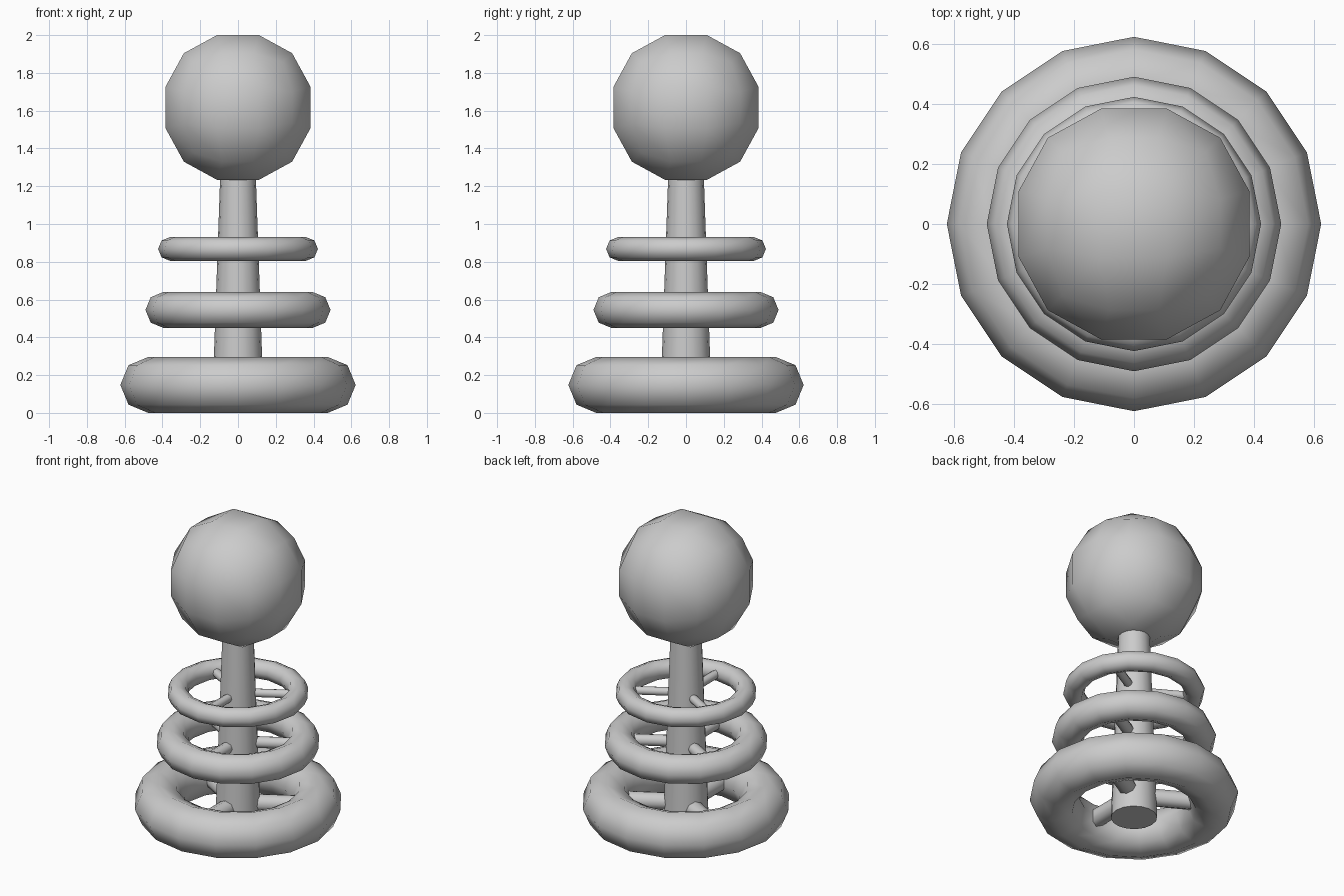
import bpy, bmesh, math
from mathutils import Vector, Matrix

cube = bpy.data.objects.get("Cube")
if cube:
    bpy.data.objects.remove(cube, do_unlink=True)

grey = bpy.data.materials.new("plain_grey")
grey.use_nodes = True
COLOUR = (0.6, 0.6, 0.6, 1)
grey.diffuse_color = COLOUR
grey.node_tree.nodes["Principled BSDF"].inputs["Base Color"].default_value = COLOUR


def finish(name, bm, smooth_angle=60):
    """Turn a bmesh into a smooth-shaded grey object."""
    bmesh.ops.recalc_face_normals(bm, faces=bm.faces)
    mesh = bpy.data.meshes.new(name)
    bm.to_mesh(mesh)
    bm.free()
    mesh.materials.append(grey)
    ob = bpy.data.objects.new(name, mesh)
    bpy.context.collection.objects.link(ob)
    bpy.ops.object.select_all(action='DESELECT')
    ob.select_set(True)
    bpy.context.view_layer.objects.active = ob
    bpy.ops.object.shade_smooth_by_angle(angle=math.radians(smooth_angle))
    return ob


def rod(name, r1, r2, length, sides, matrix):
    """Tapered rod from the matrix origin along its local z."""
    bm = bmesh.new()
    bmesh.ops.create_cone(bm, cap_ends=True, segments=sides, radius1=r1, radius2=r2,
                          depth=length, matrix=matrix @ Matrix.Translation((0, 0, length / 2)))
    return finish(name, bm)


def ring(name, major, minor, z):
    """Sixteen-sided ring with an octagonal section."""
    bm = bmesh.new()
    loop = [bm.verts.new((major + minor * math.cos(a), 0, z + minor * math.sin(a)))
            for a in (math.tau * i / 8 for i in range(8))]
    edges = [bm.edges.new((loop[i], loop[(i + 1) % 8])) for i in range(8)]
    bmesh.ops.spin(bm, geom=loop + edges, cent=(0, 0, 0), axis=(0, 0, 1),
                   angle=math.tau, steps=16)
    bmesh.ops.remove_doubles(bm, verts=bm.verts, dist=0.0005)
    return finish(name, bm)


# Ball: a cube cut in three along each edge and pushed out to a sphere
bm = bmesh.new()
bmesh.ops.create_cube(bm, size=2)
bmesh.ops.subdivide_edges(bm, edges=bm.edges, cuts=2, use_grid_fill=True)
for v in bm.verts:
    p = Vector([math.copysign(1 if abs(c) > 0.9 else 0.287, c) for c in v.co])
    v.co = p.normalized() * 0.414
bmesh.ops.translate(bm, verts=bm.verts, vec=(0, 0, 1.617))
finish("ball", bm)

# Tapered pole
rod("pole", 0.138, 0.092, 1.32, 16, Matrix())

# Rings, each carried by three spokes
for name, major, minor, z, spoke in (("lower", 0.475, 0.148, 0.148, 0.055),
                                     ("middle", 0.395, 0.095, 0.545, 0.037),
                                     ("upper", 0.36, 0.063, 0.868, 0.027)):
    ring(name + "_ring", major, minor, z)
    for i in range(3):
        turn = Matrix.Rotation(math.radians(30 + 120 * i), 4, 'Z')
        place = Matrix.Translation((0, 0, z)) @ turn @ Matrix.Rotation(math.pi / 2, 4, 'Y')
        rod(f"{name}_spoke_{i + 1}", spoke, spoke, major, 8, place)
